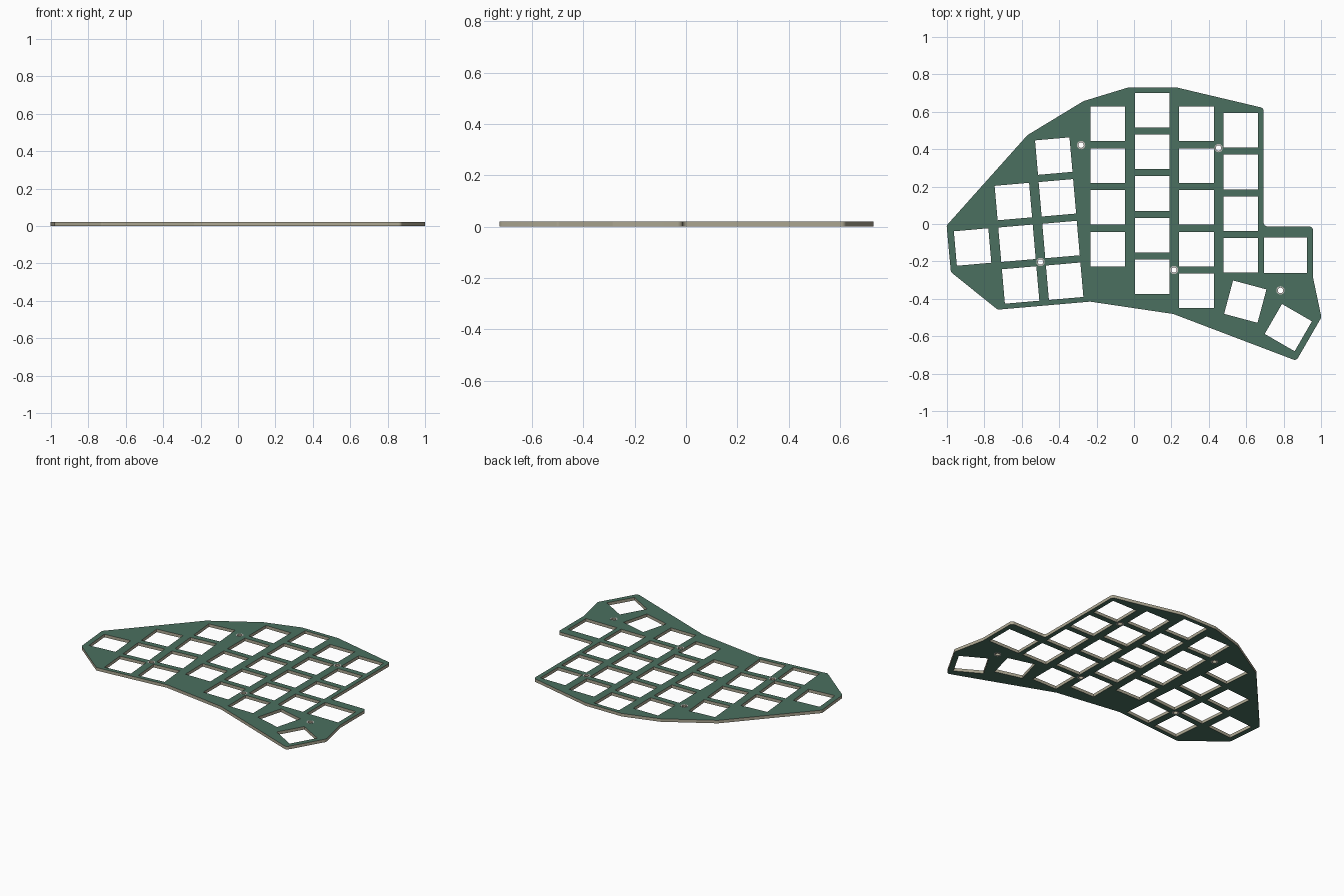
import bpy, bmesh, math
from mathutils import Vector, Matrix

if "Cube" in bpy.data.objects:
    bpy.data.objects.remove(bpy.data.objects["Cube"])

THICK, PAD = 0.0202, 0.0005        # board thickness, pad height


def material(name, rgb):
    m = bpy.data.materials.new(name)
    m.diffuse_color = (*rgb, 1)
    m.use_nodes = True
    m.node_tree.nodes["Principled BSDF"].inputs["Base Color"].default_value = m.diffuse_color
    return m


green = material("solder_mask", (0.07, 0.16, 0.115))
tan = material("bare_edge", (0.42, 0.39, 0.29))
grey = material("metal_pad", (0.5, 0.5, 0.47))


def rounded(points, r=0.02, n=6):
    """Fillet every corner of a closed outline."""
    pts = [Vector(p) for p in points]
    out = []
    for i, p in enumerate(pts):
        u = (pts[i - 1] - p).normalized()
        v = (pts[(i + 1) % len(pts)] - p).normalized()
        half = u.angle(v) / 2
        t = r / math.tan(half)
        centre = p + (u + v).normalized() * r / math.sin(half)
        a, b = p + u * t - centre, p + v * t - centre
        for k in range(n + 1):
            out.append(centre + a.lerp(b, k / n).normalized() * r)
    return out


def rect(x, y, deg=0, w=0.185, h=0.185):
    rot = Matrix.Rotation(math.radians(deg), 2)
    return [Vector((x, y)) + rot @ Vector((sx * w / 2, sy * h / 2))
            for sx, sy in ((-1, -1), (1, -1), (1, 1), (-1, 1))]


def circle(x, y, r, n=32):
    return [Vector((x + r * math.cos(2 * math.pi * k / n),
                    y + r * math.sin(2 * math.pi * k / n))) for k in range(n)]


def plate(name, loops, z0, z1, face_mat, side_mat):
    """Flat sheet with holes, from closed loops."""
    cu = bpy.data.curves.new(name, 'CURVE')
    cu.dimensions, cu.fill_mode = '2D', 'BOTH'
    cu.extrude = (z1 - z0) / 2
    for loop in loops:
        s = cu.splines.new('POLY')
        s.points.add(len(loop) - 1)
        for sp, p in zip(s.points, loop):
            sp.co = (p.x, p.y, 0, 1)
        s.use_cyclic_u = True
    ob = bpy.data.objects.new(name, cu)
    bpy.context.collection.objects.link(ob)
    bpy.ops.object.select_all(action='DESELECT')
    ob.select_set(True)
    bpy.context.view_layer.objects.active = ob
    bpy.ops.object.convert(target='MESH')
    ob = bpy.context.object
    me = ob.data
    me.materials.clear()
    me.materials.append(face_mat)
    me.materials.append(side_mat)
    bm = bmesh.new()
    bm.from_mesh(me)
    bmesh.ops.translate(bm, verts=bm.verts, vec=(0, 0, (z0 + z1) / 2))
    bmesh.ops.remove_doubles(bm, verts=bm.verts, dist=1e-5)
    bmesh.ops.recalc_face_normals(bm, faces=bm.faces)
    for f in bm.faces:
        f.material_index = 0 if abs(f.normal.z) > 0.5 else 1
    bm.to_mesh(me)
    bm.free()
    bpy.ops.object.shade_smooth_by_angle(angle=math.radians(30))
    return ob


# Board outline, counter-clockwise from the left tip
outline = rounded([
    (-1.002, -0.008), (-0.979, -0.257), (-0.729, -0.458), (-0.235, -0.415),
    (0.21, -0.481), (0.868, -0.731), (1.002, -0.499), (0.957, -0.285),
    (0.957, -0.013), (0.693, -0.013), (0.693, 0.620), (0.232, 0.729),
    (-0.034, 0.729), (-0.27, 0.657), (-0.57, 0.475)])

# Switch openings: column x, top key y, x step, count, angle
PITCH = 0.223
columns = [(-0.14, 0.535, 0, 4, 0), (0.098, 0.609, 0, 5, 0),
           (0.334, 0.535, 0, 5, 0), (0.571, 0.501, 0, 4, 0),
           (-0.429, 0.363, 0.0194, 4, 5), (-0.645, 0.12, 0.0194, 3, 5),
           (-0.863, -0.123, 0, 1, 5)]
holes = [rect(x + dx * i, y - PITCH * i, a)
         for x, y, dx, n, a in columns for i in range(n)]

# Thumb openings
holes += [rect(0.81, -0.168, 0, 0.23, 0.19),
          rect(0.595, -0.415, -15), rect(0.825, -0.554, -30)]

# Mounting holes with a metal ring on both faces
mounts = [(-0.283, 0.422), (0.452, 0.406), (-0.5, -0.203),
          (0.214, -0.246), (0.783, -0.355)]
drill = [circle(x, y, 0.0145) for x, y in mounts]
rims = [circle(x, y, 0.0225) for x, y in mounts]

plate("circuit_board", [outline] + holes + drill, PAD, PAD + THICK, green, tan)
plate("mount_rings_bottom", rims + drill, 0, PAD, grey, grey)
plate("mount_rings_top", rims + drill, PAD + THICK, 2 * PAD + THICK, grey, grey)
